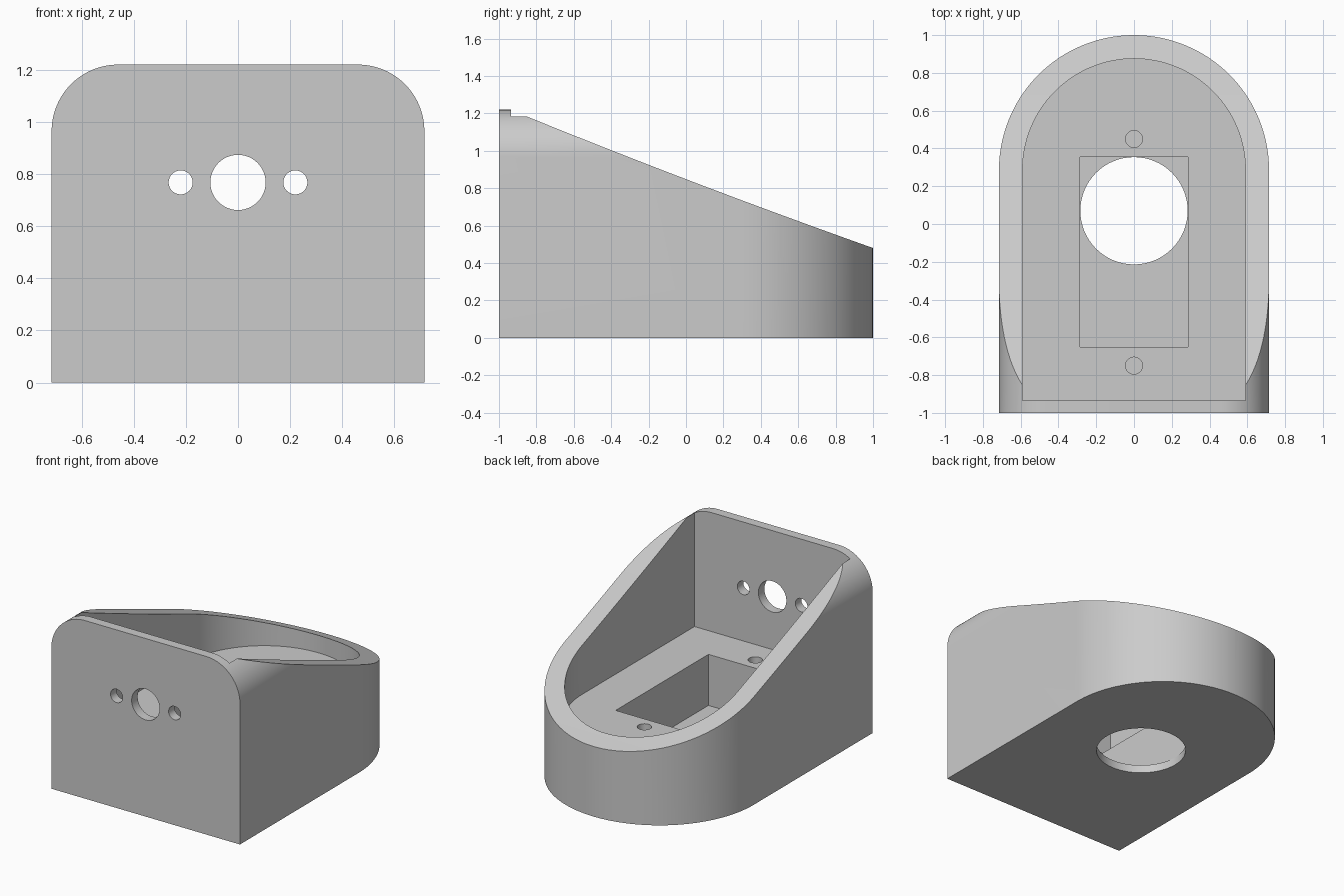
import bpy, bmesh, math
from mathutils import Vector

if "Cube" in bpy.data.objects:
    bpy.data.objects.remove(bpy.data.objects["Cube"])

grey = bpy.data.materials.new("light_grey")
grey.diffuse_color = (0.6, 0.6, 0.6, 1)
grey.use_nodes = True
grey.node_tree.nodes["Principled BSDF"].inputs["Base Color"].default_value = grey.diffuse_color


def prism(name, pts, start, end, axis):
    """Extrude a 2D outline along an axis: z takes (x, y), y takes (x, z), x takes (y, z)."""
    place = {"z": lambda a, b, t: (a, b, t),
             "y": lambda a, b, t: (a, t, b),
             "x": lambda a, b, t: (t, a, b)}[axis]
    bm = bmesh.new()
    face = bm.faces.new([bm.verts.new(place(a, b, start)) for a, b in pts])
    top = bmesh.ops.extrude_face_region(bm, geom=[face])["geom"]
    bmesh.ops.translate(bm, verts=[v for v in top if isinstance(v, bmesh.types.BMVert)],
                        vec=Vector(place(0, 0, end - start)))
    bmesh.ops.recalc_face_normals(bm, faces=bm.faces)
    mesh = bpy.data.meshes.new(name)
    bm.to_mesh(mesh)
    bm.free()
    mesh.materials.append(grey)
    ob = bpy.data.objects.new(name, mesh)
    bpy.context.collection.objects.link(ob)
    return ob


def arc(cx, cy, r, a0, a1, n):
    return [(cx + r * math.cos(math.radians(a0 + (a1 - a0) * i / n)),
             cy + r * math.sin(math.radians(a0 + (a1 - a0) * i / n))) for i in range(n + 1)]


def circle(cx, cy, r, n=48):
    return arc(cx, cy, r, 0, 360, n)[:-1]


def d_shape(r, front):
    """Flat front, straight sides and a half-round back."""
    return [(-r, front), (r, front)] + arc(0, 0.285, r, 0, 180, 64)


def rect(x, y0, y1):
    return [(-x, y0), (x, y0), (x, y1), (-x, y1)]


def combine(body, tool, operation):
    mod = body.modifiers.new("cut", "BOOLEAN")
    mod.object, mod.operation, mod.solver = tool, operation, "EXACT"
    bpy.context.view_layer.objects.active = body
    bpy.ops.object.modifier_apply(modifier=mod.name)
    bpy.data.objects.remove(tool)


# Outer shell
W, H, R = 0.715, 1.22, 0.255
body = prism("housing", d_shape(W, -1), 0, 1.4, "z")

# Rounded upper corners of the front plate, carried back along the sides
front = [(-0.9, -0.2), (0.9, -0.2), (0.9, H - R)] \
    + arc(W - R, H - R, R, 0, 90, 20) + arc(R - W, H - R, R, 90, 180, 20) + [(-0.9, H - R)]
combine(body, prism("front_outline", front, -1.2, 1.2, "y"), "INTERSECT")

# Slightly hollow sloping rim
slope = [(y, 0.848 - 0.382 * y + 0.014 * y * y) for y in (-0.9 + 2.0 * i / 10 for i in range(11))]
side = [(1.1, -0.2), (-1.1, -0.2), (-1.1, 1.6), (-0.9, 1.6)] + slope
combine(body, prism("side_outline", side, -1, 1, "x"), "INTERSECT")

# Cavity, rectangular pocket and round floor opening
cuts = [prism("cavity", d_shape(0.59, -0.935), 0.405, 2, "z"),
        prism("pocket", rect(0.285, -0.65, 0.355), 0.055, 0.6, "z"),
        prism("floor_opening", circle(0, 0.07, 0.284, 64), -0.2, 0.2, "z")]
# Blind screw holes in the floor
cuts += [prism("screw_hole", circle(0, y, 0.045, 32), 0.2, 0.6, "z") for y in (-0.75, 0.45)]
# Holes through the front plate
cuts += [prism("front_hole", circle(x, 0.768, r), -1.2, -0.8, "y")
         for x, r in ((-0.22, 0.046), (0, 0.106), (0.22, 0.046))]
for tool in cuts:
    combine(body, tool, "DIFFERENCE")

bpy.ops.object.select_all(action="DESELECT")
body.select_set(True)
bpy.context.view_layer.objects.active = body
bpy.ops.object.shade_smooth_by_angle(angle=math.radians(25))
